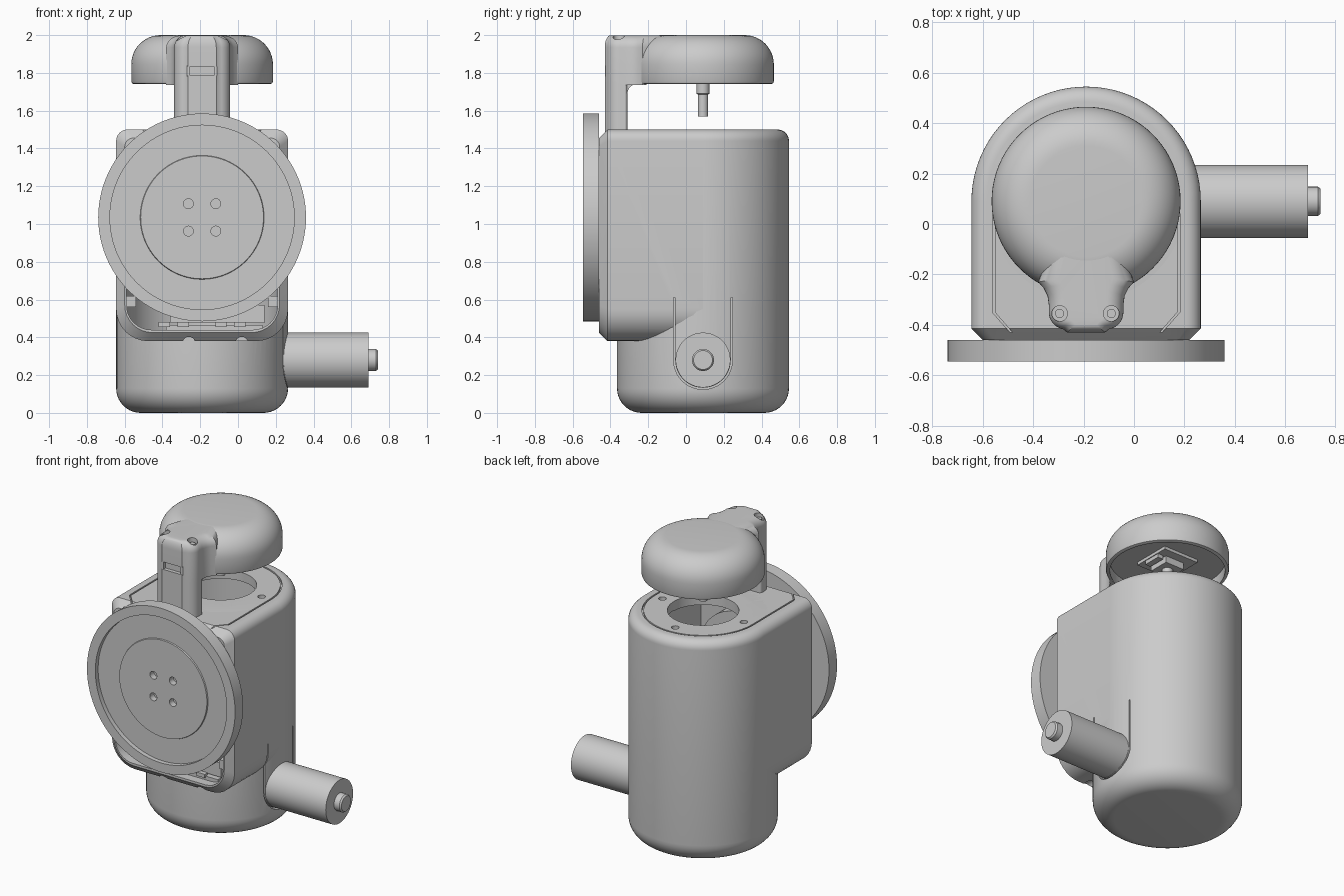
import bpy, bmesh, math

if "Cube" in bpy.data.objects:
    bpy.data.objects.remove(bpy.data.objects["Cube"])

CX, CY = -0.19, 0.09          # main vertical axis
R = 0.455                     # body radius


def place(u, v, t, axis):
    return {'x': (t, u, v), 'y': (u, t, v), 'z': (u, v, t)}[axis]


def loft(name, rings):
    """Skin a list of equal-length closed rings and cap both ends."""
    bm = bmesh.new()
    vs = [[bm.verts.new(p) for p in ring] for ring in rings]
    n = len(vs[0])
    for a, b in zip(vs, vs[1:]):
        for i in range(n):
            j = (i + 1) % n
            bm.faces.new((a[i], a[j], b[j], b[i]))
    bm.faces.new(vs[0][::-1])
    bm.faces.new(vs[-1])
    bmesh.ops.recalc_face_normals(bm, faces=bm.faces)
    me = bpy.data.meshes.new(name)
    bm.to_mesh(me)
    bm.free()
    ob = bpy.data.objects.new(name, me)
    bpy.context.collection.objects.link(ob)
    return ob


def spin(name, prof, c, axis='z', n=80):
    """Revolve (radius, height) pairs round an axis through c."""
    return loft(name, [[place(c[0] + r * math.cos(2 * math.pi * i / n),
                              c[1] + r * math.sin(2 * math.pi * i / n), t, axis)
                        for i in range(n)] for r, t in prof])


def prism(name, pts, t0, t1, axis):
    return loft(name, [[place(u, v, t, axis) for u, v in pts] for t in (t0, t1)])


def box(name, x0, x1, y0, y1, z0, z1):
    return prism(name, [(x0, y0), (x1, y0), (x1, y1), (x0, y1)], z0, z1, 'z')


def arc(cu, cv, r, a0, a1, n=8):
    return [(cu + r * math.cos(math.radians(a0 + (a1 - a0) * i / n)),
             cv + r * math.sin(math.radians(a0 + (a1 - a0) * i / n))) for i in range(n + 1)]


def rrect(u0, u1, v0, v1, rb, rt):
    """Rounded rectangle with separate bottom and top corner radii."""
    return (arc(u0 + rb, v0 + rb, rb, 180, 270) + arc(u1 - rb, v0 + rb, rb, 270, 360)
            + arc(u1 - rt, v1 - rt, rt, 0, 90) + arc(u0 + rt, v1 - rt, rt, 90, 180))


def cut(objs, cutters):
    for ob in objs:
        bpy.context.view_layer.objects.active = ob
        for c in cutters:
            m = ob.modifiers.new('cut', 'BOOLEAN')
            m.operation, m.solver, m.object = 'DIFFERENCE', 'EXACT', c
            bpy.ops.object.modifier_apply(modifier=m.name)
    for c in cutters:
        bpy.data.objects.remove(c)


# body: filleted cylinder plus a front housing with chamfered front edge
body = spin('body', arc(R - 0.13, 0.13, 0.13, -90, 0, 10)
            and [(r, z) for r, z in arc(R - 0.13, 0.13, 0.13, -90, 0, 10)
                 + arc(R - 0.06, 1.44, 0.06, 0, 90)], (CX, CY))
cut([body], [spin('cavity', [(0.41, 0.05), (0.41, 1.44)], (CX, CY))])


def front_ring(inset, y):
    p = rrect(CX - R + inset, CX + R - inset, 0.38 + inset, 1.5 - inset,
              0.17 - inset * 0.5, 0.06 - inset * 0.3)
    return [(u, y, v) for u, v in p]


housing = loft('front_housing', [front_ring(0.045, -0.46), front_ring(0, -0.415), front_ring(0, CY)])
cut([housing, body], [prism('opening', rrect(CX - 0.4, CX + 0.4, 0.44, 1.435, 0.13, 0.05),
                            -0.6, 0.1, 'y')])


# seams: lid outline on top, U-shaped motor slot on the side
def lid_line(r):
    k = r - 0.365
    return ([(CX + 0.26 + k, -0.47), (CX + r, -0.35)] + arc(CX, CY, r, 0, 180, 40)
            + [(CX - r, -0.35), (CX - 0.26 - k, -0.47)])


def slot_line(r):
    return [(CY - r, 0.61)] + arc(CY, 0.28, r, 180, 360, 24) + [(CY + r, 0.61)]


tools = [prism('lid_seam', lid_line(0.372) + lid_line(0.362)[::-1], 1.485, 1.6, 'z'),
         prism('slot_seam', slot_line(0.156) + slot_line(0.147)[::-1], 0.222, 0.4, 'x'),
         spin('top_hole', [(0.218, 1.3), (0.218, 1.6)], (CX, CY))]
for k in range(4):
    a = k * math.pi / 2 + 0.01
    tools.append(spin('lid_screw_hole', [(0.024, 1.47), (0.024, 1.6)],
                      (CX + 0.3 * math.cos(a), CY + 0.3 * math.sin(a)), n=20))
cut([body, housing], tools)
cut([housing], [spin('notch', [(0.033, -0.5), (0.033, -0.36)], (x, 0.37), 'y', 24)
                for x in (-0.26, 0.02)])

# mechanism behind the front disc
box('inner_block', -0.36, 0.14, -0.38, -0.1, 0.475, 0.57)
box('inner_step', -0.38, 0.13, -0.4, -0.15, 0.43, 0.465)
for s in (-1, 1):
    x = CX + s * 0.375
    box('inner_clamp', x - 0.025, x + 0.025, -0.43, -0.3, 0.56, 0.62)
    for k in (0.1, 0.2):
        x = CX + s * k
        box('inner_tooth', x - 0.03, x + 0.03, -0.41, -0.38, 0.455, 0.48)

# front disc: raised rim, recessed face, raised centre with four holes
CZ = 1.035
disc = spin('front_disc', [(0.55, -0.46), (0.55, -0.545), (0.488, -0.545), (0.488, -0.515),
                           (0.328, -0.515), (0.325, -0.523)], (CX, CZ), 'y', 96)
cut([disc], [spin('disc_hole', [(0.026, -0.6), (0.026, -0.48)],
                  (CX + sx * 0.0725, CZ + sz * 0.0725), 'y', 24)
             for sx in (-1, 1) for sz in (-1, 1)])
spin('disc_hub', [(0.3, -0.462), (0.3, -0.3)], (CX, CZ), 'y', 48)

# side motor with shaft stub
spin('side_motor', [(0.145, 0.1), (0.145, 0.69)], (CY, 0.28), 'x', 64)
spin('motor_shaft', [(0.058, 0.68), (0.058, 0.73), (0.05, 0.74)], (CY, 0.28), 'x', 32)

# head: domed cap, hollow beneath
head = spin('head', [(0.36, 1.74), (0.371, 1.745), (0.375, 1.755)]
            + arc(0.375 - 0.155, 1.845, 0.155, 0, 90, 12), (CX, CY))

# arm joining head and neck, flared into the head, rounded at the top
half = ([(0.075, -0.43)] + arc(0.08, -0.35, 0.068, -80, 0)
        + [(0.148, -0.32), (0.153, -0.285), (0.168, -0.255), (0.19, -0.23), (0.12, -0.05)])
plan = half + [(-u, v) for u, v in half[::-1]]


def arm_ring(ix, iy, z):
    return [(CX + u * (1 - ix / 0.15), -0.05 + (v + 0.05) * (1 - iy / 0.38), z) for u, v in plan]


arm = loft('arm', [arm_ring(0, 0, 1.735)]
           + [arm_ring(0.065 * (1 - math.cos(a)), 0.03 * (1 - math.cos(a)), 1.935 + 0.064 * math.sin(a))
              for a in [i * math.pi / 16 for i in range(9)]])
cut([head, arm], [spin('recess', [(0.35, 1.6), (0.35, 1.81)], (CX, CY))])
cut([arm], [box('slot', -0.27, -0.11, -0.5, -0.405, 1.785, 1.835)]
    + [spin('screw_hole', [(0.031, 1.96), (0.031, 2.1)], (x, -0.355), n=28) for x in (-0.295, -0.09)])
for x in (-0.295, -0.09):
    spin('arm_screw', [(0.018, 1.93), (0.018, 1.975)], (x, -0.355), n=20)
for x in (-0.262, -0.118):
    box('slot_tab', x - 0.008, x + 0.008, -0.428, -0.4, 1.78, 1.84)

# neck column with a small fillet under the arm
neck_plan = [(u, v) for u, v in half if v < -0.31]
neck_plan = neck_plan + arc(0.128, -0.33, 0.02, 0, 90, 4)
neck_plan += [(-u, v) for u, v in neck_plan[::-1]]
prism('neck', [(CX + u, v) for u, v in neck_plan], 1.46, 1.75, 'z')
fillet = [(-0.315, 1.69)] + arc(-0.26, 1.69, 0.05, 180, 90, 6) + [(-0.255, 1.76), (-0.315, 1.76)]
prism('neck_fillet', fillet, CX - 0.135, CX + 0.135, 'x')

# drive parts under the head
prism('head_board', [(CX - 0.13, CY - 0.13), (CX + 0.13, CY - 0.13),
                     (CX + 0.13, CY + 0.13), (CX - 0.13, CY + 0.13)], 1.79, 1.815, 'z')
box('head_motor', CX - 0.07, CX + 0.07, CY - 0.07, CY + 0.07, 1.745, 1.8)
box('head_connector', CX + 0.085, CX + 0.125, CY - 0.06, CY + 0.06, 1.765, 1.8)
spin('head_shaft', [(0.034, 1.76), (0.034, 1.69), (0.027, 1.685), (0.027, 1.57)], (CX, CY), n=28)

# smooth shading with sharp edges kept
for ob in bpy.context.scene.objects:
    ob.select_set(True)
    bpy.context.view_layer.objects.active = ob
bpy.ops.object.shade_smooth_by_angle(angle=math.radians(30))
